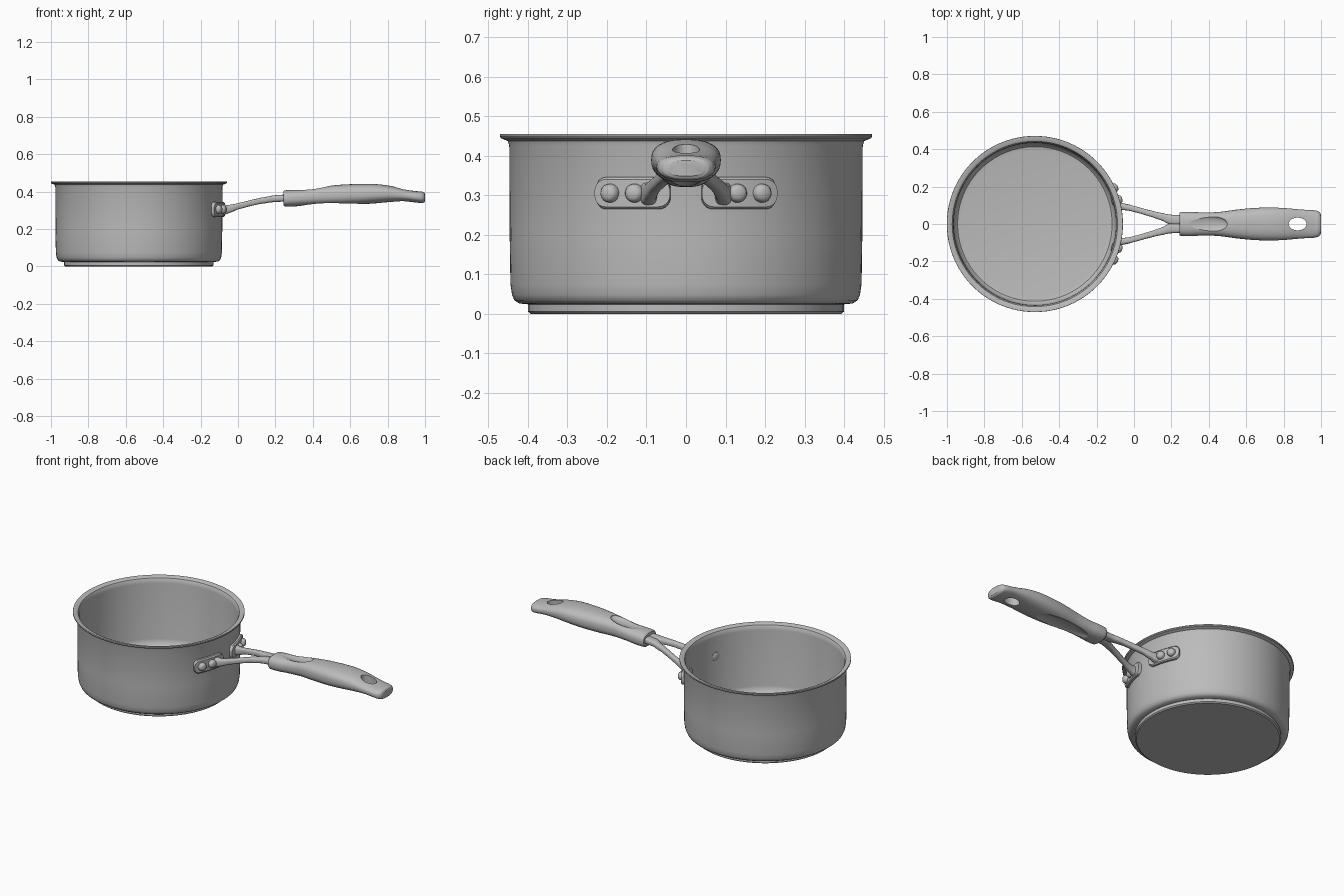
import bpy, bmesh, math
from mathutils import Matrix, Vector

if "Cube" in bpy.data.objects:
    bpy.data.objects.remove(bpy.data.objects["Cube"], do_unlink=True)

GREY = (0.5, 0.5, 0.5, 1)
metal = bpy.data.materials.new("grey metal")
metal.use_nodes = True
metal.diffuse_color = GREY
metal.node_tree.nodes["Principled BSDF"].inputs["Base Color"].default_value = GREY

PAN = Vector((-0.53, 0, 0))


def finish(name, bm, angle=35):
    bmesh.ops.recalc_face_normals(bm, faces=bm.faces)
    me = bpy.data.meshes.new(name)
    bm.to_mesh(me)
    bm.free()
    ob = bpy.data.objects.new(name, me)
    bpy.context.collection.objects.link(ob)
    me.materials.append(metal)
    smooth(ob, angle)
    return ob


def smooth(ob, angle=35):
    bpy.ops.object.select_all(action='DESELECT')
    ob.select_set(True)
    bpy.context.view_layer.objects.active = ob
    bpy.ops.object.shade_smooth_by_angle(angle=math.radians(angle))


def lathe(name, profile, steps, matrix):
    """Spin a (radius, height) profile around z, then place it."""
    bm = bmesh.new()
    vs = [bm.verts.new((r, 0, z)) for r, z in profile]
    es = [bm.edges.new(p) for p in zip(vs, vs[1:])]
    bmesh.ops.spin(bm, geom=vs + es, cent=(0, 0, 0), axis=(0, 0, 1),
                   angle=math.tau, steps=steps)
    bmesh.ops.remove_doubles(bm, verts=bm.verts, dist=1e-5)
    bm.transform(matrix)
    return finish(name, bm)


def loft(name, rings, angle=35):
    """Skin a list of equal rings and cap both ends."""
    bm = bmesh.new()
    rows = [[bm.verts.new(p) for p in ring] for ring in rings]
    n = len(rows[0])
    for a, b in zip(rows, rows[1:]):
        for i in range(n):
            j = (i + 1) % n
            bm.faces.new((a[i], a[j], b[j], b[i]))
    bm.faces.new(rows[0])
    bm.faces.new(rows[-1])
    return finish(name, bm, angle)


def section(x, y, z, half_w, half_h, power, n):
    """Superellipse ring in the plane of constant x."""
    ring = []
    for i in range(n):
        a = math.tau * i / n
        c, s = math.cos(a), math.sin(a)
        ring.append((x, y + half_w * math.copysign(abs(c) ** (2 / power), c),
                     z + half_h * math.copysign(abs(s) ** (2 / power), s)))
    return ring


def dense(points, steps):
    """Smooth curve through the control rows."""
    out = []
    for k in range(len(points) - 1):
        p0, p1 = points[max(k - 1, 0)], points[k]
        p2, p3 = points[k + 1], points[min(k + 2, len(points) - 1)]
        for s in range(steps):
            t = s / steps
            row = []
            for a, b, c, d in zip(p0, p1, p2, p3):
                row.append(0.5 * (2 * b + (c - a) * t + (2 * a - 5 * b + 4 * c - d) * t * t
                                  + (3 * b - a - 3 * c + d) * t ** 3))
            out.append([p1[0] + (p2[0] - p1[0]) * t] + row[1:])
    return out + [list(points[-1])]


# Pan body: base disc, outer wall, flared lip, inner wall and floor
lathe("pan_body", [
    (0, 0), (0.393, 0), (0.4, 0.006), (0.4, 0.024), (0.422, 0.026), (0.434, 0.034),
    (0.440, 0.048), (0.444, 0.075), (0.446, 0.2), (0.447, 0.425), (0.451, 0.437),
    (0.468, 0.444), (0.471, 0.449), (0.470, 0.455), (0.455, 0.454), (0.442, 0.448),
    (0.436, 0.436), (0.434, 0.42), (0.432, 0.085), (0.427, 0.062), (0.413, 0.048),
    (0.39, 0.044), (0, 0.044)], 96, Matrix.Translation(PAN))

HEAD = [(0, 0.023), (0.012, 0.022), (0.019, 0.018), (0.023, 0.010), (0.024, 0), (0.024, -0.008), (0, -0.008)]
BUTTON = [(0, 0.007), (0.018, 0.006), (0.025, 0.002), (0.026, -0.004), (0, -0.004)]


def rivet(name, profile, angle, radius, outward):
    d = Vector((math.cos(angle), math.sin(angle), 0))
    rot = (d * outward).to_track_quat('Z', 'Y').to_matrix().to_4x4()
    lathe(name, profile, 20, Matrix.Translation(PAN + d * radius + Vector((0, 0, 0.305))) @ rot)


for side, label in ((1, "left"), (-1, "right")):
    # Curved bracket plate with rounded corners
    rings, length, r = [], 0.2, 0.03
    a0 = math.asin(0.04 / 0.46)
    us = [r * (1 - math.cos(math.pi / 2 * i / 6)) for i in range(7)]
    us += [r + (length - 2 * r) * i / 8 for i in range(1, 8)]
    us += [length - u for u in reversed(us[:7])]
    for u in us:
        e = max(0, r - min(u, length - u))
        h = 0.0105 + math.sqrt(max(0, r * r - e * e))
        a = side * (a0 + u / 0.46)
        rings.append([(PAN.x + rad * math.cos(a), rad * math.sin(a), 0.305 + z)
                      for rad, z in ((0.44, -h), (0.458, -h), (0.464, 0.006 - h),
                                     (0.464, h - 0.006), (0.458, h), (0.44, h))])
    loft(label + "_bracket_plate", rings)

    # Rivets: two heads outside, one button inside
    for i, y in enumerate((0.13, 0.192)):
        rivet(f"{label}_rivet_{i + 1}", HEAD, side * math.asin(y / 0.465), 0.463, 1)
    rivet(label + "_inner_rivet", BUTTON, side * math.asin(0.13 / 0.465), 0.433, -1)

    # Fork arm rising from the plate to the grip: x, y, z, half width, half height
    path = [(-0.085, 0.094, 0.303, 0.022, 0.030), (-0.055, 0.092, 0.306, 0.018, 0.023),
            (0.0, 0.080, 0.322, 0.016, 0.017), (0.10, 0.053, 0.346, 0.017, 0.016),
            (0.155, 0.037, 0.356, 0.021, 0.017), (0.19, 0.024, 0.362, 0.026, 0.018),
            (0.28, 0.021, 0.367, 0.026, 0.019)]
    loft(label + "_fork_arm", [section(x, side * y, z, w, h, 3, 20)
                               for x, y, z, w, h in dense(path, 5)])

# Grip: x, half width, top, bottom
grip_rows = [(0.242, 0.059, 0.401, 0.327), (0.250, 0.064, 0.407, 0.321), (0.30, 0.065, 0.410, 0.321),
             (0.36, 0.062, 0.413, 0.326), (0.45, 0.064, 0.427, 0.330), (0.55, 0.077, 0.437, 0.330),
             (0.65, 0.086, 0.441, 0.332), (0.74, 0.088, 0.440, 0.338), (0.82, 0.084, 0.430, 0.345),
             (0.90, 0.077, 0.411, 0.347), (0.96, 0.074, 0.402, 0.341), (0.985, 0.068, 0.400, 0.338),
             (0.996, 0.058, 0.395, 0.342), (1.0, 0.046, 0.388, 0.348)]
grip = loft("grip", [section(x, 0, (t + b) / 2, w, (t - b) / 2, 2.5, 40)
                     for x, w, t, b in dense(grip_rows, 4)])


def carve(target, cutter):
    mod = target.modifiers.new("carve", 'BOOLEAN')
    mod.operation, mod.solver, mod.object = 'DIFFERENCE', 'EXACT', cutter
    bpy.context.view_layer.objects.active = target
    bpy.ops.object.modifier_apply(modifier=mod.name)
    bpy.data.objects.remove(cutter, do_unlink=True)


BALL = [(math.sin(math.pi * i / 16), -math.cos(math.pi * i / 16)) for i in range(17)]
BALL[0], BALL[-1] = (0, -1), (0, 1)


def place(loc, scale):
    return Matrix.Translation(loc) @ Matrix.Diagonal((*scale, 1))


# Hanging hole, thumb dimple on top, finger scoop below
carve(grip, lathe("hole_cutter", [(0, -1), (1, -1), (1, 1), (0, 1)], 32,
                  place((0.875, 0, 0.38), (0.048, 0.034, 0.15))))
carve(grip, lathe("dimple_cutter", BALL, 40, place((0.375, 0, 0.430), (0.125, 0.050, 0.026))))
carve(grip, lathe("scoop_cutter", BALL, 40, place((0.53, 0, 0.318), (0.20, 0.066, 0.030))))
smooth(grip, 30)
